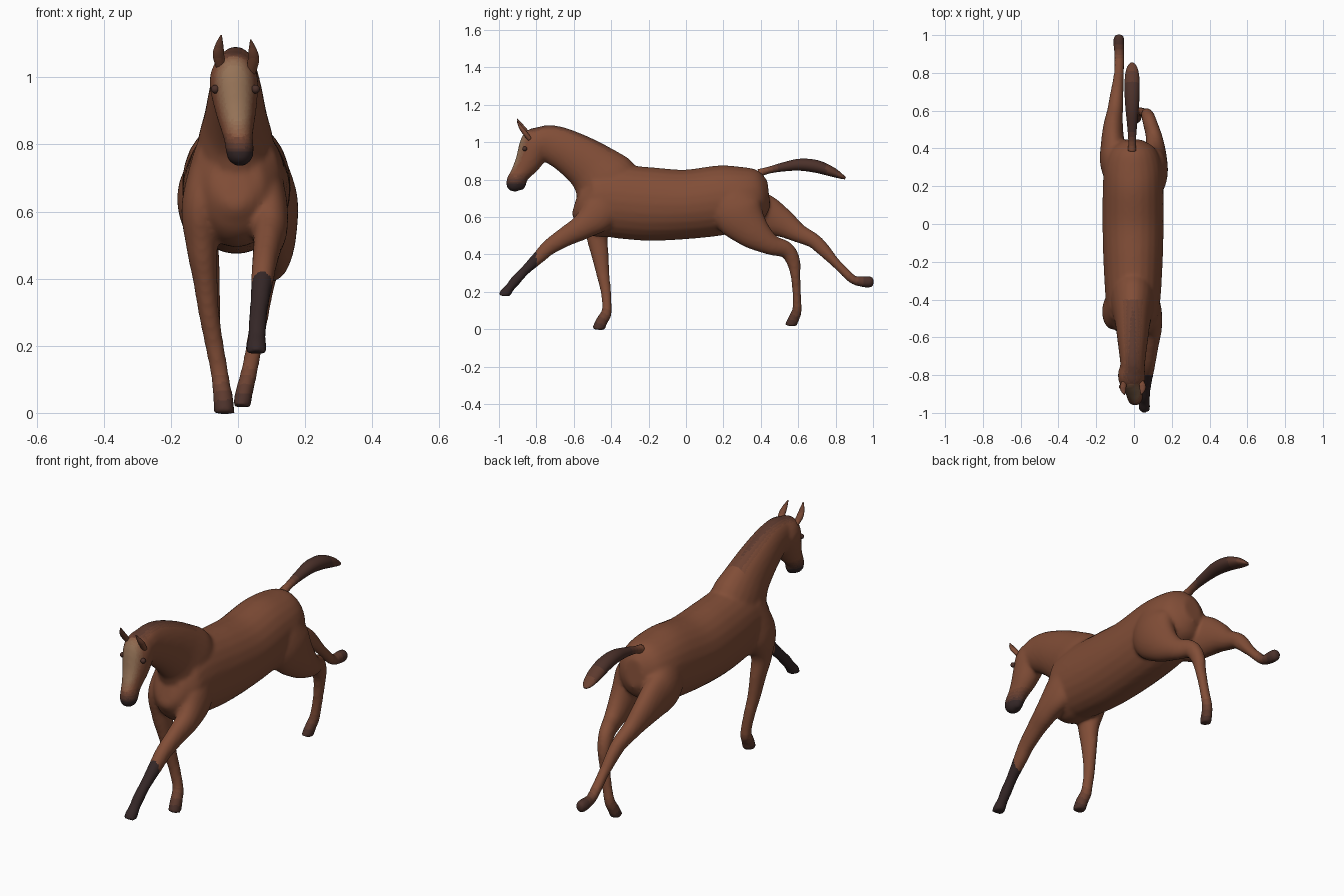
import bpy, bmesh, math
from mathutils import Vector

SIDES, STEPS = 24, 6


def catmull(a, b, c, d, t):
    return [0.5 * (2 * q + (r - p) * t + (2 * p - 5 * q + 4 * r - s) * t * t
                   + (3 * q - p - 3 * r + s) * t ** 3) for p, q, r, s in zip(a, b, c, d)]


def tube(bm, pts, floor=-1.0):
    """Smooth closed tube through points (x, y, z, half width, half depth)."""
    path = []
    for i in range(len(pts) - 1):
        quad = (pts[max(i - 1, 0)], pts[i], pts[i + 1], pts[min(i + 2, len(pts) - 1)])
        path += [catmull(*quad, k / STEPS) for k in range(STEPS)]
    path.append(list(pts[-1]))
    rings = []
    for i, p in enumerate(path):
        tangent = (Vector(path[min(i + 1, len(path) - 1)][:3]) - Vector(path[max(i - 1, 0)][:3])).normalized()
        side = (Vector((1, 0, 0)) - tangent * tangent.x).normalized()
        deep = tangent.cross(side)
        ring = []
        for k in range(SIDES):
            a = 2 * math.pi * k / SIDES
            co = Vector(p[:3]) + side * math.cos(a) * max(p[3], .002) + deep * math.sin(a) * max(p[4], .002)
            co.z = max(co.z, floor)
            ring.append(bm.verts.new(co))
        rings.append(ring)
    for r, s in zip(rings, rings[1:]):
        for k in range(SIDES):
            j = (k + 1) % SIDES
            bm.faces.new((r[k], r[j], s[j], s[k]))
    bm.faces.new(rings[0][::-1])
    bm.faces.new(rings[-1])


def make(name, bm):
    bmesh.ops.recalc_face_normals(bm, faces=bm.faces[:])
    mesh = bpy.data.meshes.new(name)
    bm.to_mesh(mesh)
    bm.free()
    obj = bpy.data.objects.new(name, mesh)
    bpy.context.collection.objects.link(obj)
    mesh.shade_smooth()
    return obj


# Coat colours: brown blended towards dark (points) and towards pale (face)
COAT, DARK, PALE = (.22, .075, .038), (.035, .02, .02), (.30, .17, .095)
LEVELS = 5
mats = []
for label, target in (("dark", DARK), ("pale", PALE)):
    for n in range(LEVELS + 1):
        m = bpy.data.materials.new(f"coat_{label}_{n}")
        m.diffuse_color = [c + (t - c) * n / LEVELS for c, t in zip(COAT, target)] + [1]
        mats.append(m)


def ramp(v, start, end):
    return min(max((v - start) / (end - start), 0), 1)


def paint(obj, shade):
    """shade(centre, normal) gives dark amount and pale amount, 0 to 1."""
    for m in mats:
        obj.data.materials.append(m)
    for f in obj.data.polygons:
        dark, pale = shade(f.center, f.normal)
        f.material_index = round(dark * LEVELS) if dark >= pale else LEVELS + 1 + round(pale * LEVELS)


bm = bmesh.new()
# Barrel
tube(bm, [(-.005, *p) for p in (
    (-.592, .68, .03, .05), (-.57, .675, .085, .11), (-.5, .67, .13, .175),
    (-.4, .685, .145, .195), (-.2, .67, .157, .197), (0, .668, .162, .186),
    (.2, .692, .16, .186), (.32, .71, .15, .16), (.4, .72, .115, .13), (.443, .725, .05, .07))])
# Neck
tube(bm, [(-.007, *p) for p in (
    (-.34, .70, .12, .16), (-.43, .79, .115, .175), (-.51, .87, .095, .142),
    (-.62, .945, .08, .118), (-.715, .99, .068, .103), (-.79, 1.01, .06, .08), (-.83, 1.02, .04, .05))])
# Head
tube(bm, [(-.014, -.765, 1.06, .04, .04), (-.013, -.785, 1.025, .064, .078),
          (-.012, -.805, .98, .073, .087), (-.006, -.842, .9, .061, .072),
          (0, -.888, .83, .045, .052), (.005, -.912, .787, .042, .05),
          (.006, -.922, .757, .037, .04), (.006, -.926, .738, .018, .018)])
# Chin
tube(bm, [(.006, -.87, .80, .02, .02), (.006, -.88, .77, .027, .024), (.006, -.885, .745, .015, .012)])

# Front leg reaching forward
tube(bm, [(.08, -.40, .76, .04, .07), (.088, -.46, .63, .058, .10), (.095, -.55, .55, .053, .07),
          (.088, -.64, .498, .043, .054), (.078, -.73, .44, .037, .043), (.072, -.78, .392, .034, .036),
          (.063, -.86, .315, .028, .026), (.058, -.91, .262, .028, .028), (.056, -.94, .225, .027, .025),
          (.055, -.96, .20, .031, .03), (.055, -.982, .168, .031, .03)], floor=.176)
# Front leg under the chest
tube(bm, [(-.085, -.41, .78, .045, .08), (-.11, -.46, .62, .058, .10), (-.108, -.475, .5, .047, .06),
          (-.098, -.46, .4, .037, .047), (-.087, -.445, .3, .031, .036), (-.07, -.428, .2, .028, .028),
          (-.055, -.423, .12, .027, .026), (-.05, -.428, .08, .028, .03), (-.044, -.45, .045, .03, .032),
          (-.04, -.472, -.01, .032, .036)], floor=-.004)
# Hind leg under the rump
tube(bm, [(.07, .25, .78, .06, .10), (.097, .27, .64, .08, .14), (.112, .35, .53, .062, .10),
          (.108, .45, .455, .045, .058), (.085, .535, .425, .038, .045), (.072, .573, .365, .034, .038),
          (.062, .586, .28, .028, .026), (.043, .593, .17, .025, .023), (.028, .593, .1, .026, .027),
          (.018, .577, .06, .027, .03), (.01, .556, .01, .028, .033)], floor=.016)
# Hind leg stretched back
tube(bm, [(-.07, .25, .75, .07, .12), (-.10, .33, .65, .08, .125), (-.112, .43, .61, .063, .105),
          (-.11, .52, .565, .052, .077), (-.1, .6, .515, .042, .052), (-.092, .68, .475, .036, .041),
          (-.086, .73, .43, .032, .037), (-.08, .8, .355, .027, .026), (-.079, .87, .285, .027, .025),
          (-.079, .905, .26, .027, .024), (-.08, .95, .255, .029, .031), (-.08, .99, .253, .027, .03),
          (-.08, 1.004, .252, .017, .017)])
horse = make("horse_body", bm)

# Blend all the masses into one skin
remesh = horse.modifiers.new("blend", 'REMESH')
remesh.mode = 'VOXEL'
remesh.voxel_size = .009
smooth = horse.modifiers.new("soften", 'SMOOTH')
smooth.factor, smooth.iterations = .5, 10
skin = bpy.data.meshes.new_from_object(horse.evaluated_get(bpy.context.evaluated_depsgraph_get()))
horse.modifiers.clear()
horse.data = skin
skin.shade_smooth()

HOOVES = [Vector(c) for c in ((.055, -.98, .18), (-.04, -.47, 0), (.012, .56, .02), (-.08, .98, .25))]


def coat(c, n):
    dark = max(1 - ramp((c - h).length, .03, .13) for h in HOOVES) * .8
    if c.y < -.8:
        dark = max(dark, 1 - ramp(c.z, .77, .84))
    if -.88 < c.y < -.4 and c.z > .9:
        dark = max(dark, .6 * ramp(n.z, .6, .95))
    pale = 0
    if c.y < -.83 and .81 < c.z < 1.07:
        pale = ramp(-n.y, .45, .85) * ramp(c.z, .81, .88)
    return dark, pale


paint(horse, coat)

# Ears
for name, s, lift in (("ear_left", -1, 0), ("ear_right", 1, -.014)):
    bm = bmesh.new()
    tube(bm, [(-.006 + s * x, y, z + lift, w, d) for x, y, z, w, d in (
        (.045, -.835, 1.03, .014, .012), (.052, -.862, 1.065, .017, .013),
        (.05, -.883, 1.093, .013, .010), (.044, -.903, 1.126, .002, .002))])
    paint(make(name, bm), lambda c, n: (ramp(c.z, 1.04, 1.12) * .5, 0))

# Eyes
for name, x in (("eye_left", -.075), ("eye_right", .058)):
    bm = bmesh.new()
    bmesh.ops.create_uvsphere(bm, u_segments=16, v_segments=10, radius=.013)
    bmesh.ops.translate(bm, verts=bm.verts[:], vec=(x * .9, -.862, .965))
    paint(make(name, bm), lambda c, n: (.8, 0))

# Tail
bm = bmesh.new()
tube(bm, [(-.01, .39, .835, .022, .022), (-.01, .44, .85, .02, .018), (-.01, .52, .868, .026, .024),
          (-.01, .61, .88, .035, .032), (-.01, .7, .87, .04, .034), (-.01, .78, .842, .038, .026),
          (-.01, .83, .818, .027, .014), (-.01, .852, .807, .01, .006)])
paint(make("tail", bm), lambda c, n: (.8 * ramp(c.y, .4, .5) - .4 * ramp(c.y, .72, .84), 0))
